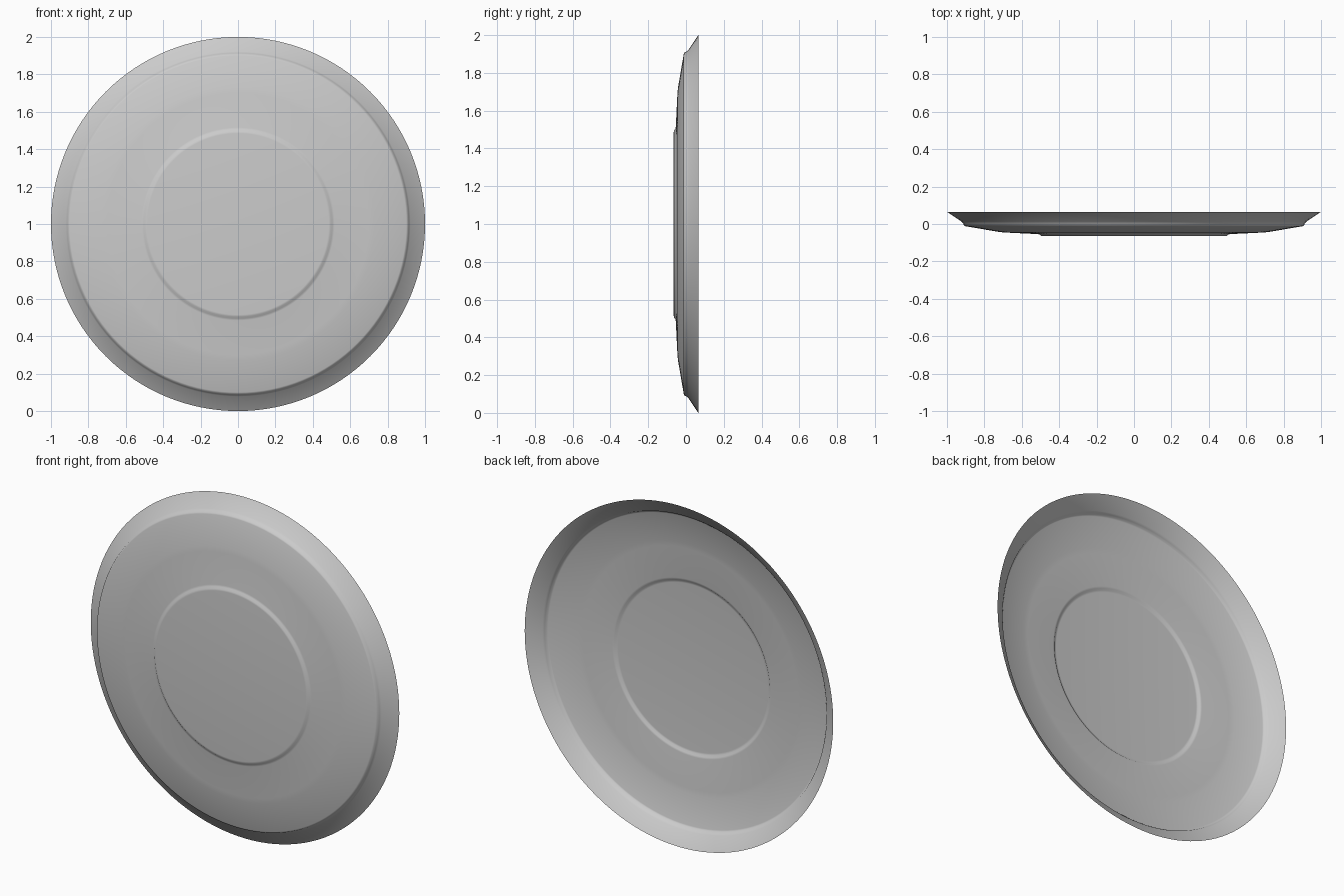
import bpy, bmesh, math
from mathutils import Matrix, Vector

if "Cube" in bpy.data.objects:
    bpy.data.objects.remove(bpy.data.objects["Cube"])

# Dish profile: (radius, depth along y), from the flat centre out to the rim
PROFILE = [(0.485, -0.065), (0.496, -0.064), (0.505, -0.056), (0.516, -0.054),
           (0.70, -0.045), (0.73, -0.041), (0.90, -0.012), (0.908, -0.009),
           (0.914, 0.004), (0.922, 0.013), (1.0, 0.065)]
SIDES = 128

bm = bmesh.new()

# Concentric rings around the y axis
rings = []
for r, y in PROFILE:
    rings.append([bm.verts.new((r * math.cos(2 * math.pi * i / SIDES), y,
                                1 + r * math.sin(2 * math.pi * i / SIDES)))
                  for i in range(SIDES)])

# Flat centre disc
centre = bm.verts.new((0, PROFILE[0][1], 1))
for i in range(SIDES):
    bm.faces.new((centre, rings[0][i], rings[0][(i + 1) % SIDES]))

# Bands of the thin shell
for a, b in zip(rings, rings[1:]):
    for i in range(SIDES):
        j = (i + 1) % SIDES
        bm.faces.new((a[i], b[i], b[j], a[j]))

# Front faces -y
bm.normal_update()
for f in bm.faces:
    if f.normal.y > 0:
        f.normal_flip()

mesh = bpy.data.meshes.new("dish")
bm.to_mesh(mesh)
bm.free()
dish = bpy.data.objects.new("dish", mesh)
bpy.context.collection.objects.link(dish)
bpy.context.view_layer.objects.active = dish
dish.select_set(True)
bpy.ops.object.shade_smooth_by_angle(angle=math.radians(60))
